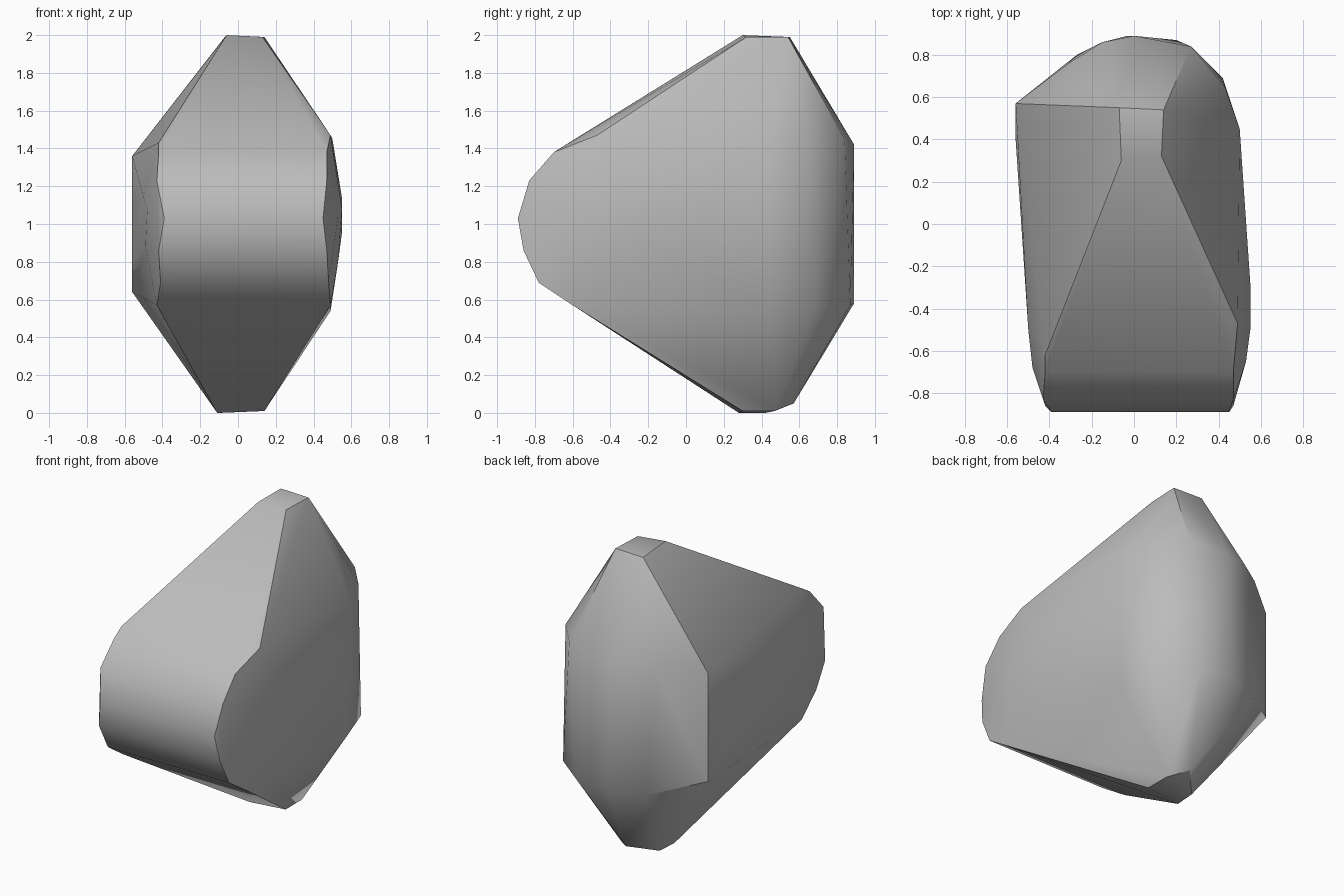
import bpy
import bmesh
from mathutils import Vector

# Remove the default cube
default_cube = bpy.data.objects.get("Cube")
if default_cube:
    bpy.data.objects.remove(default_cube, do_unlink=True)


def make_material(name, colour):
    """Plain material with one flat colour."""
    material = bpy.data.materials.new(name)
    material.use_nodes = True
    material.diffuse_color = colour
    material.node_tree.nodes["Principled BSDF"].inputs["Base Color"].default_value = colour
    return material


def build_hull(name, corner_groups, material, smooth_angle):
    """Wrap corner points, given in hundredths of a unit, in one faceted stone."""
    bm = bmesh.new()
    for group in corner_groups:
        for corner in group:
            bm.verts.new(Vector(corner) / 100)
    hull = bmesh.ops.convex_hull(bm, input=bm.verts[:])
    leftovers = set(hull["geom_interior"]) | set(hull["geom_unused"])
    loose = [item for item in leftovers if isinstance(item, bmesh.types.BMVert)]
    bmesh.ops.delete(bm, geom=loose, context="VERTS")
    # Merge nearly flat triangles into broad facets
    bmesh.ops.dissolve_limit(bm, angle_limit=0.03, verts=bm.verts[:], edges=bm.edges[:])
    bmesh.ops.recalc_face_normals(bm, faces=bm.faces[:])

    mesh = bpy.data.meshes.new(name)
    bm.to_mesh(mesh)
    bm.free()
    mesh.materials.append(material)
    stone = bpy.data.objects.new(name, mesh)
    bpy.context.collection.objects.link(stone)
    bpy.ops.object.select_all(action="DESELECT")
    stone.select_set(True)
    bpy.context.view_layer.objects.active = stone
    bpy.ops.object.shade_smooth_by_angle(angle=smooth_angle)
    return stone


# Small flat tip and narrow base
tip = [(-6, 30, 200), (13, 32, 199), (14, 54, 199), (-7, 55, 199)]
base = [(-11, 28, 0), (14, 30, 1), (-10, 42, 0), (14, 47, 1), (4, 57, 5)]

# Rounded front band: right edge x, left edge x, depth, height
band_rows = [(-42, 47, -70, 138), (-43, 47, -83, 123), (-39, 45, -89, 103),
             (-42, 47, -86, 86), (-41, 48, -78, 69), (-43, 49, -60, 57)]
front_band = [(x, y, z) for right, left, y, z in band_rows for x in (right, left)]
shoulders = [(-42, -62, 143), (49, -47, 147)]

# Flat right flank with its straight rear edge
right_flank = [(-56, 57, 136), (-56, 57, 64), (-56, 40, 110), (-56, 40, 80),
               (-50, -50, 114), (-48, -68, 108), (-49, -50, 88)]

# Gently bulging left flank
left_flank = [(50, 45, 145), (49, 45, 54), (55, -28, 114), (55, -28, 95),
              (55, -50, 108), (53, -65, 104), (53, -40, 80)]

# Curved back wall, upper and lower rims
back_upper = [(43, 65, 145), (27, 84, 145), (0, 89, 142), (-15, 86, 142), (-31, 76, 141)]
back_lower = [(42, 69, 56), (20, 87, 57), (-3, 89, 58), (-27, 80, 56)]

stone_grey = make_material("stone_grey", (0.5, 0.5, 0.5, 1.0))
build_hull(
    "stone_body",
    [tip, base, front_band, shoulders, right_flank, left_flank, back_upper, back_lower],
    stone_grey,
    0.56,
)
